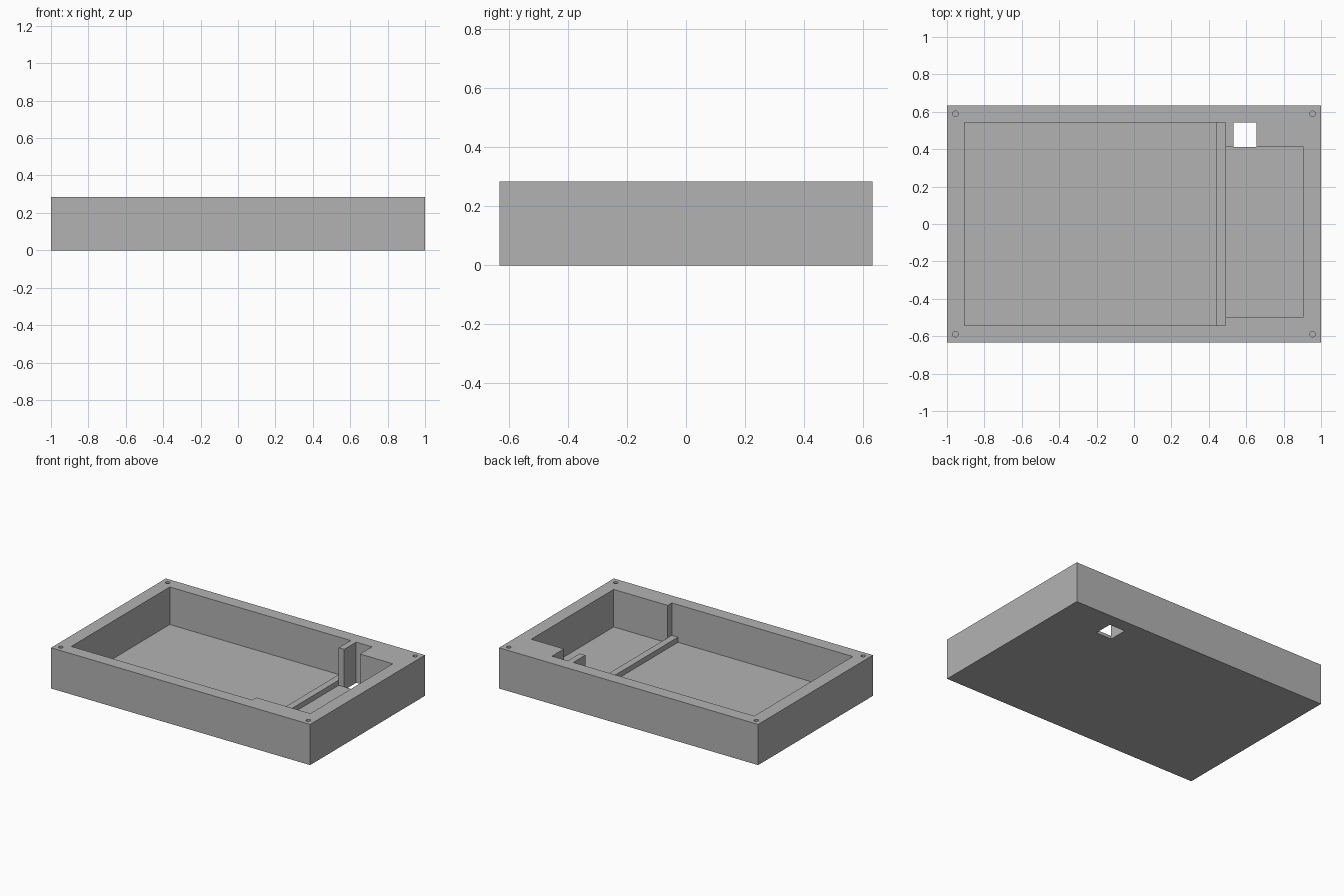
import bpy
import bmesh
from math import cos, sin, pi

if "Cube" in bpy.data.objects:
    bpy.data.objects.remove(bpy.data.objects["Cube"], do_unlink=True)

HALF_Y, HEIGHT, FLOOR = 0.633, 0.284, 0.022

grey = bpy.data.materials.new("plain grey")
grey.use_nodes = True
colour = (0.45, 0.45, 0.45, 1)
grey.diffuse_color = colour
grey.node_tree.nodes["Principled BSDF"].inputs["Base Color"].default_value = colour


def prism(name, outline, z0, z1):
    """Extrude a flat outline from z0 up to z1."""
    bm = bmesh.new()
    base = bm.faces.new([bm.verts.new((x, y, z0)) for x, y in outline])
    top = bmesh.ops.extrude_face_region(bm, geom=[base])["geom"]
    moved = [v for v in top if isinstance(v, bmesh.types.BMVert)]
    bmesh.ops.translate(bm, verts=moved, vec=(0, 0, z1 - z0))
    bmesh.ops.recalc_face_normals(bm, faces=bm.faces)
    mesh = bpy.data.meshes.new(name)
    bm.to_mesh(mesh)
    bm.free()
    mesh.materials.append(grey)
    obj = bpy.data.objects.new(name, mesh)
    bpy.context.collection.objects.link(obj)
    return obj


def rect(x0, x1, y0, y1):
    return [(x0, y0), (x1, y0), (x1, y1), (x0, y1)]


def cut(target, cutter):
    """Subtract the cutter, apply the result and discard the cutter."""
    cutter.hide_render = True
    mod = target.modifiers.new("cut", "BOOLEAN")
    mod.operation, mod.solver, mod.object = "DIFFERENCE", "EXACT", cutter
    bpy.context.view_layer.objects.active = target
    bpy.ops.object.modifier_apply(modifier=mod.name)
    bpy.data.objects.remove(cutter, do_unlink=True)


# Solid block of the tray
tray = prism("tray", rect(-1, 1, -HALF_Y, HALF_Y), 0, HEIGHT)

# Large and small compartments, leaving a post beside the cable notch
main_y, back_y, front_y = 0.543, 0.411, -0.498
rib_x, post_x, notch_x, side_x = 0.49, 0.532, 0.654, 0.907
pocket = [
    (-side_x, -main_y), (rib_x, -main_y), (rib_x, front_y), (side_x, front_y),
    (side_x, back_y), (notch_x, back_y), (notch_x, main_y), (post_x, main_y),
    (post_x, back_y), (rib_x, back_y), (rib_x, main_y), (-side_x, main_y),
]
cut(tray, prism("pocket_cutter", pocket, FLOOR, HEIGHT + 0.1))

# Cable opening through the floor
cut(tray, prism("opening_cutter", rect(post_x, notch_x, back_y, main_y), -0.1, 0.1))

# Blind screw holes in the corners
for sx in (-1, 1):
    for sy in (-1, 1):
        ring = [(sx * 0.955 + 0.015 * cos(2 * pi * i / 24),
                 sy * 0.589 + 0.015 * sin(2 * pi * i / 24)) for i in range(24)]
        cut(tray, prism("screw_cutter", ring, 0.1, HEIGHT + 0.1))

# Low rib dividing the compartments
prism("divider_rib", rect(0.442, rib_x, -main_y, main_y), FLOOR, 0.058)
